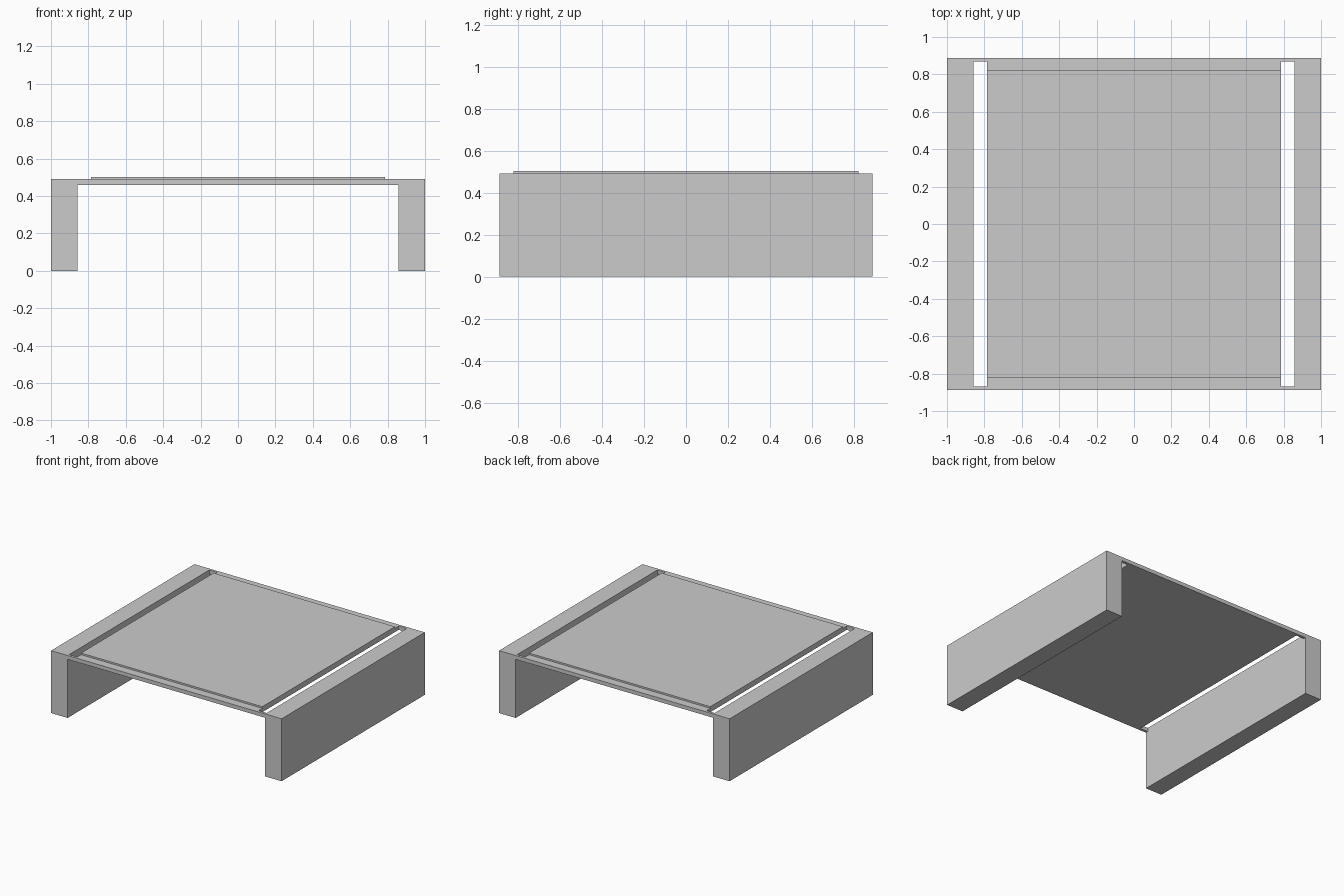
import bpy

if "Cube" in bpy.data.objects:
    bpy.data.objects.remove(bpy.data.objects["Cube"])


def box(name, x0, x1, y0, y1, z0, z1):
    bpy.ops.mesh.primitive_cube_add(
        size=1, location=((x0 + x1) / 2, (y0 + y1) / 2, (z0 + z1) / 2))
    ob = bpy.context.object
    ob.name = name
    ob.scale = (x1 - x0, y1 - y0, z1 - z0)
    bpy.ops.object.transform_apply(location=True, rotation=True, scale=True)
    return ob


def mirror_x(ob):
    ob.modifiers.new("Mirror", 'MIRROR').use_axis[0] = True


LEG_IN, DEPTH, TOP, UNDER = 0.857, 0.888, 0.49, 0.46
PANEL_X, PANEL_Y, SLOT_Y = 0.787, 0.822, 0.868

# Solid side legs
mirror_x(box("side_leg", LEG_IN, 1.0, -DEPTH, DEPTH, 0, TOP))

# Table top between the two slots
box("top_board", -PANEL_X, PANEL_X, -DEPTH, DEPTH, UNDER, TOP)

# Slim bridges closing the slot ends and joining top to legs
for side, sign in (("front", -1), ("back", 1)):
    y0, y1 = sorted((sign * SLOT_Y, sign * DEPTH))
    mirror_x(box(side + "_slot_bridge", PANEL_X, LEG_IN, y0, y1, UNDER, TOP))

# Slightly raised inset surface
box("raised_panel", -PANEL_X, PANEL_X, -PANEL_Y, PANEL_Y, TOP, 0.503)
